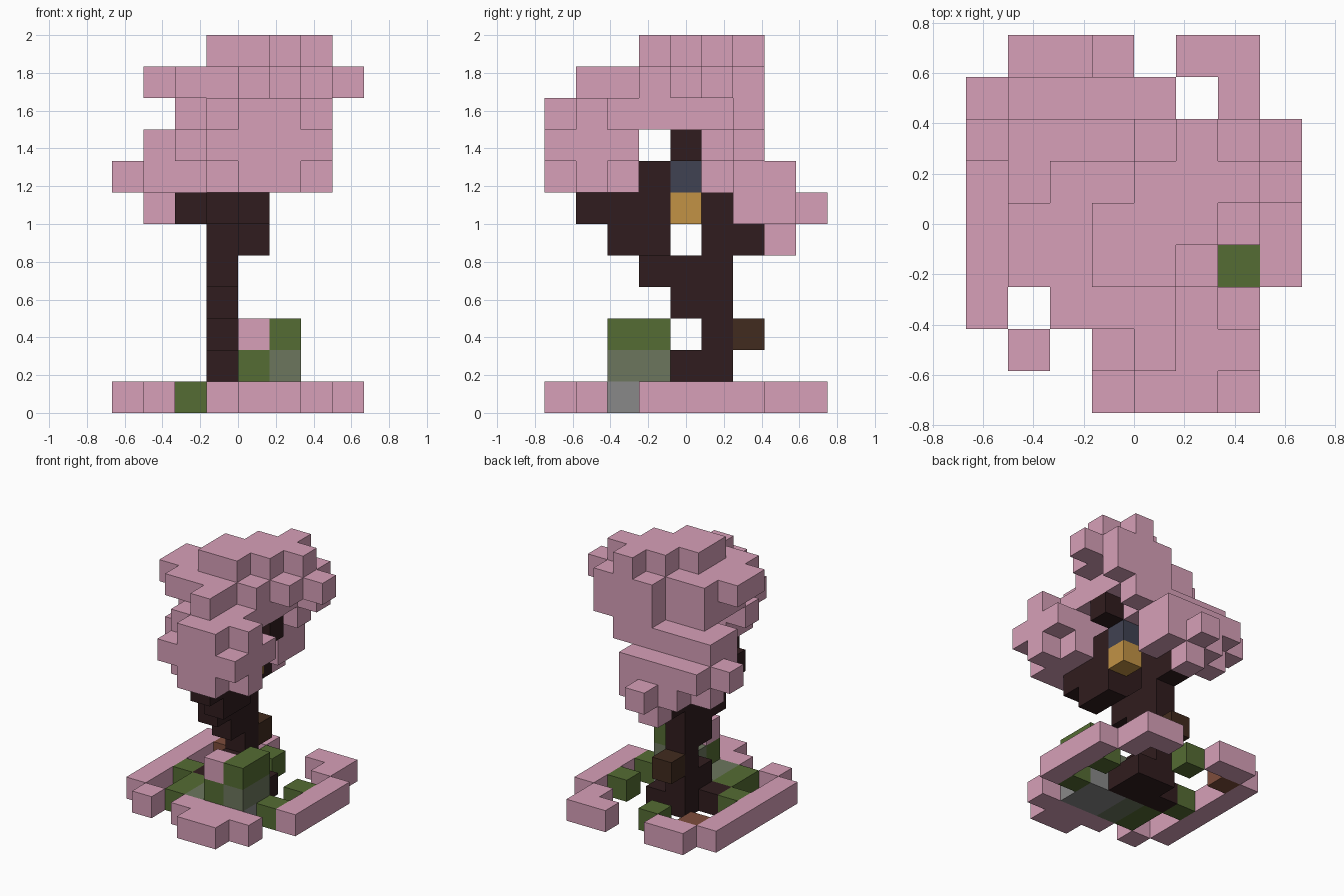
import bpy
import bmesh
from mathutils import Vector

cube = bpy.data.objects.get("Cube")
if cube:
    bpy.data.objects.remove(cube, do_unlink=True)

CELL = 1 / 6
ORIGIN = Vector((-4 * CELL, -4.5 * CELL, 0))
DIRECTIONS = [Vector(d) for d in ((1, 0, 0), (-1, 0, 0), (0, 1, 0),
                                  (0, -1, 0), (0, 0, 1), (0, 0, -1))]


def make_material(name, colour):
    material = bpy.data.materials.new(name)
    material.use_nodes = True
    material.diffuse_color = (*colour, 1)
    shader = material.node_tree.nodes["Principled BSDF"]
    shader.inputs["Base Color"].default_value = (*colour, 1)
    shader.inputs["Roughness"].default_value = 0.9
    return material


pink = make_material("blossom pink", (0.68, 0.35, 0.48))
bark = make_material("dark bark", (0.03, 0.012, 0.013))
green = make_material("leaf green", (0.09, 0.15, 0.033))
moss = make_material("mossy stone", (0.15, 0.18, 0.11))
stone = make_material("grey stone", (0.25, 0.25, 0.25))
brown = make_material("brown wood", (0.053, 0.024, 0.013))
amber = make_material("lantern amber", (0.54, 0.29, 0.06))
slate = make_material("lantern slate", (0.051, 0.054, 0.085))
clay = make_material("red clay", (0.21, 0.075, 0.045))


def span(value):
    """Turn one index or an inclusive pair of indices into a range."""
    first, last = value if isinstance(value, tuple) else (value, value)
    return range(first, last + 1)


def block_part(name, material, *boxes):
    """Build the outer skin of a group of cell boxes given as x, y, z spans."""
    cells = {(i, j, k) for x, y, z in boxes
             for i in span(x) for j in span(y) for k in span(z)}
    bm = bmesh.new()
    for cell in sorted(cells):
        centre = Vector(cell) + Vector((0.5, 0.5, 0.5))
        for normal in DIRECTIONS:
            if tuple(int(c) for c in Vector(cell) + normal) in cells:
                continue
            side = Vector((normal.y, normal.z, normal.x))
            other = normal.cross(side)
            corners = (side + other, other - side, -side - other, side - other)
            bm.faces.new([bm.verts.new(ORIGIN + CELL * (centre + (normal + c) / 2))
                          for c in corners])
    bmesh.ops.remove_doubles(bm, verts=bm.verts, dist=CELL / 100)
    bmesh.ops.dissolve_limit(bm, angle_limit=0.01, verts=bm.verts, edges=bm.edges)
    mesh = bpy.data.meshes.new(name)
    bm.to_mesh(mesh)
    bm.free()
    mesh.materials.append(material)
    part = bpy.data.objects.new(name, mesh)
    bpy.context.collection.objects.link(part)
    return part


# Broken ring of fallen blossom on the ground
block_part("ground_ring_front", pink, ((4, 5), 0, 0), ((3, 6), 1, 0), (1, 1, 0))
block_part("ground_ring_right", pink, (0, (2, 7), 0))
block_part("ground_ring_left", pink, (7, (3, 6), 0))
block_part("ground_ring_back", pink, ((1, 2), 8, 0), ((5, 6), 8, 0), (6, 7, 0))

# Grass, stones and clay inside the ring
block_part("grass_tufts", green, (6, 3, 0), (6, 5, 0), (3, 7, 0),
           (1, 4, 0), (2, (2, 3), 0))
block_part("stone_floor", stone, ((4, 5), (2, 3), 0))
block_part("mossy_floor", moss, (3, (2, 3), 0))
block_part("clay_patch", clay, (1, 7, 0))

# Small mossy rock with a bush
block_part("mossy_rock", moss, (5, (2, 3), 1), (4, 3, 1))
block_part("bush", green, (4, 2, 1), (5, (2, 3), 2))
block_part("bush_flower", pink, (4, 2, 2))

# Trunk and branches
block_part("roots", bark, (3, (4, 5), (0, 1)), (4, (4, 5), 0), (2, 4, 0))
block_part("trunk", bark, (3, 5, (2, 4)), (3, 4, (3, 4)), (3, 3, 4))
block_part("front_branch", bark, (3, 3, 5), (4, (2, 3), 5), (4, (1, 3), 6),
           (3, (2, 3), 6), (2, 3, 6), (4, 3, 7))
block_part("back_branch", bark, (3, (5, 6), 5), ((2, 3), 5, 6))
block_part("lantern_branch", bark, ((4, 5), 4, 8))
block_part("trunk_knot", brown, (3, 6, 2))

# Hanging lantern
block_part("lantern_cap", slate, (4, 4, 7))
block_part("lantern_body", amber, (4, 4, 6))

# Front blossom cluster
block_part("front_blossom", pink,
           ((4, 5), 0, 7), ((3, 6), 1, 7), ((3, 5), 2, 7),
           ((3, 6), (0, 1), 8), ((2, 6), 2, 8),
           ((4, 5), 0, 9), ((3, 6), 1, 9), ((3, 5), 2, 9))

# Back blossom cluster
block_part("back_blossom", pink,
           (3, 7, 5), ((2, 4), (6, 7), 6), (3, 8, 6), (1, 6, 6),
           ((1, 4), 7, 7), ((0, 4), 6, 7), ((1, 3), 5, 7),
           ((1, 5), 6, 8), ((1, 4), 5, 8))

# Crown
block_part("crown", pink,
           ((2, 5), (3, 5), 9), ((4, 6), 6, (9, 10)),
           (1, (3, 4), 10), (2, (2, 5), 10), (3, (2, 5), 10), (4, (1, 5), 10),
           (5, (3, 5), 10), (6, (4, 5), 10), (7, 5, 10),
           ((3, 4), 3, 11), ((3, 5), 4, 11), ((4, 6), 5, 11), (5, 6, 11))
